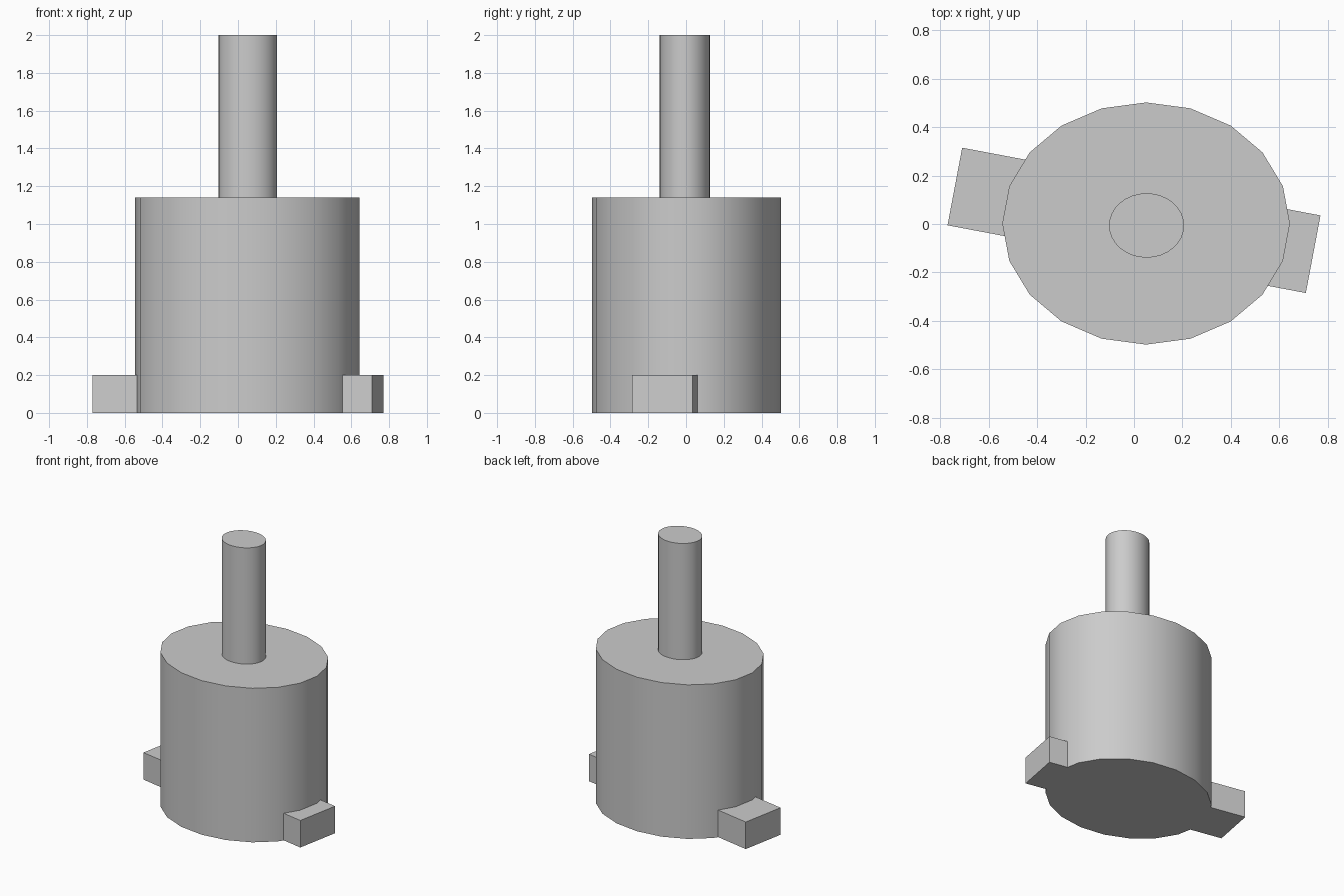
import bpy
import math

default = bpy.data.objects.get("Cube")
if default:
    bpy.data.objects.remove(default, do_unlink=True)

grey = bpy.data.materials.new("plain grey")
grey.use_nodes = True
colour = (0.6, 0.6, 0.6, 1)
grey.diffuse_color = colour
grey.node_tree.nodes["Principled BSDF"].inputs["Base Color"].default_value = colour


def finish(name, size):
    """Name, scale and colour the active primitive."""
    obj = bpy.context.object
    obj.name = name
    obj.scale = size
    bpy.ops.object.transform_apply(location=False, rotation=False, scale=True)
    obj.data.materials.append(grey)
    return obj


def oval_cylinder(name, sides, rx, ry, bottom, top, x, y):
    bpy.ops.mesh.primitive_cylinder_add(
        vertices=sides, radius=1, depth=1, location=(x, y, (bottom + top) / 2))
    obj = finish(name, (rx, ry, top - bottom))
    bpy.ops.object.shade_smooth_by_angle(angle=math.radians(35))
    return obj


# Oval drum and the thin shaft on top of it
body = oval_cylinder("body", 20, 0.594, 0.5, 0, 1.14, 0.05, 0.002)
oval_cylinder("shaft", 32, 0.155, 0.133, 1.14, 2, 0.052, -0.006)

# Slanted bar through the base, cut by the drum into two side lugs
bpy.ops.mesh.primitive_cube_add(
    size=1, location=(0, 0.015, 0.1), rotation=(0, 0, math.radians(-10.7)))
lugs = finish("side_lugs", (1.506, 0.326, 0.2))
cut = lugs.modifiers.new("drum cut", "BOOLEAN")
cut.operation = "DIFFERENCE"
cut.solver = "EXACT"
cut.object = body
